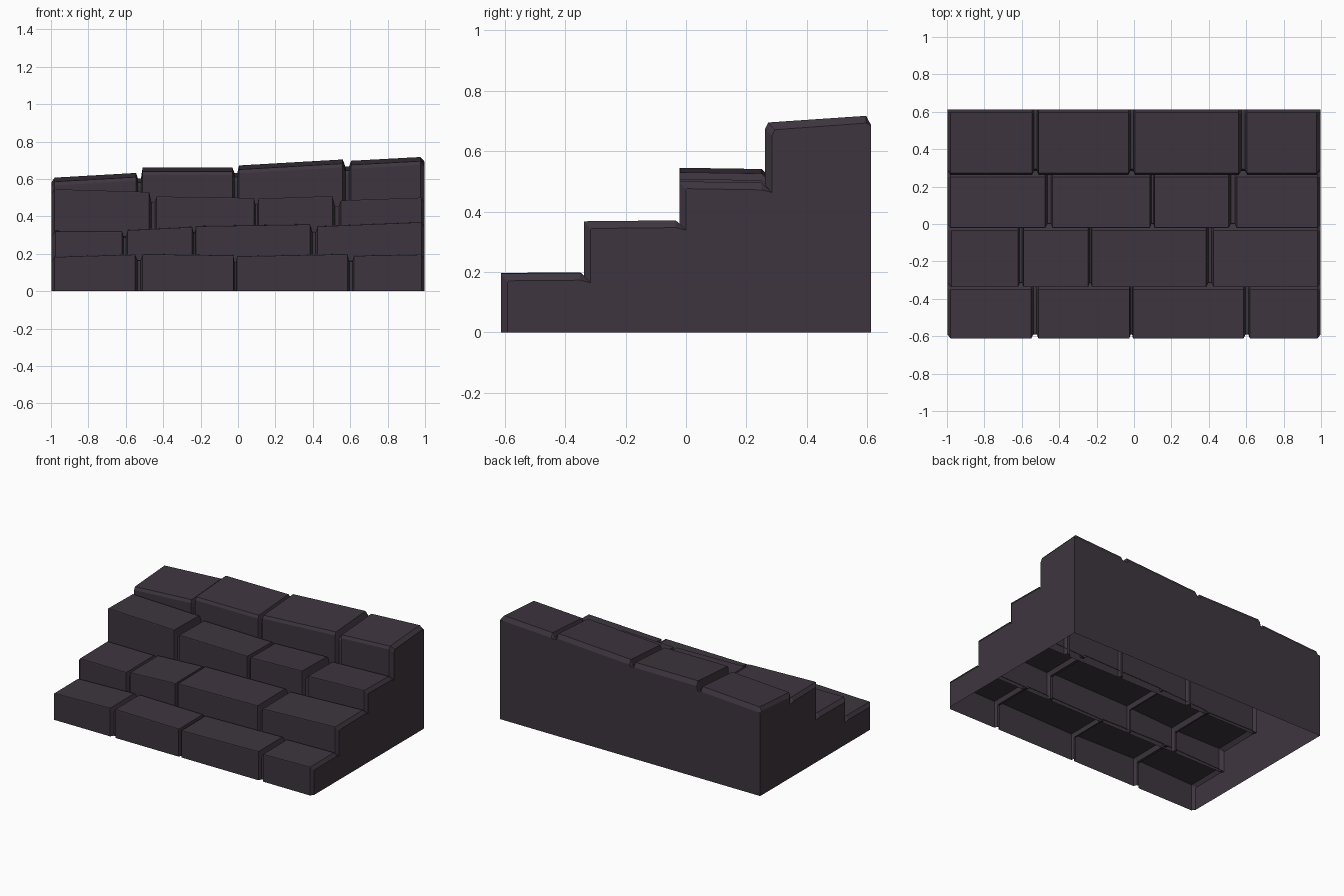
import bpy, bmesh

if "Cube" in bpy.data.objects:
    bpy.data.objects.remove(bpy.data.objects["Cube"])

stone = bpy.data.materials.new("dark_stone")
stone.diffuse_color = (0.048, 0.036, 0.05, 1)
stone.use_nodes = True
stone.node_tree.nodes["Principled BSDF"].inputs["Base Color"].default_value = stone.diffuse_color

G = 0.022      # how far the joints sink into the front faces
D = 0.03       # how far the joints sink below the treads
BACK = 0.612   # y of the rear wall

# front y, back y, riser foot z, tread rise to the back, front bevel,
# blocks as (x left, x right, front z left, front z right)
rows = [
    (-0.613, -0.338 + G, 0.0, 0.002, 0.004,
     [(-0.98, -0.55, 0.182, 0.195), (-0.51, -0.025, 0.197, 0.19),
      (-0.005, 0.585, 0.185, 0.197), (0.62, 0.98, 0.188, 0.195)]),
    (-0.338, -0.022 + G, 0.155, 0.003, 0.004,
     [(-0.975, -0.62, 0.32, 0.318), (-0.59, -0.245, 0.325, 0.342),
      (-0.225, 0.385, 0.346, 0.356), (0.425, 0.98, 0.345, 0.368)]),
    (-0.022, 0.262 + G, 0.29, -0.004, 0.004,
     [(-0.98, -0.475, 0.545, 0.53), (-0.435, 0.085, 0.506, 0.498),
      (0.11, 0.505, 0.495, 0.508), (0.55, 0.98, 0.485, 0.5)]),
    (0.262, BACK, 0.45, 0.022, 0.02,
     [(-0.98, -0.545, 0.585, 0.61), (-0.51, -0.03, 0.64, 0.64),
      (0.005, 0.56, 0.65, 0.682), (0.605, 0.975, 0.675, 0.695)]),
]


def section(x, row, z, sink, drop):
    """Outline of a row across y, from riser foot over the tread to its back."""
    yf, yb, foot, rise, bev, _ = row
    last = yb == BACK
    y0 = yf + sink
    lip = 0.016 if last else 0.034
    z -= drop
    fall = D - drop * 0.9
    pts = [(y0, foot), (y0, z - bev), (y0 + bev * 0.5, z),
           (yb - lip, z + rise), (yb, z + rise - fall)]
    if last:
        pts.append((yb, 0))
    return [(x, y, zz) for y, zz in pts]


def build_row(name, row):
    yf, yb, foot, rise, bev, blocks = row
    stations = []
    # end chamfer, then block faces separated by sunken joints
    stations.append(section(-0.997, row, blocks[0][2], G, 0.024))
    for i, (xl, xr, zl, zr) in enumerate(blocks):
        stations.append(section(xl, row, zl, 0, 0))
        stations.append(section(xr, row, zr, 0, 0))
        if i < len(blocks) - 1:
            nx, nz = blocks[i + 1][0], blocks[i + 1][2]
            gap, low = nx - xr, min(zr, nz)
            for t in (0.3, 0.75):
                stations.append(section(xr + gap * t, row, low, G, D))
    stations.append(section(0.997, row, blocks[-1][3], G, 0.024))

    bm = bmesh.new()
    rings = [[bm.verts.new(p) for p in s] for s in stations]
    for a, b in zip(rings, rings[1:]):
        for j in range(len(a) - 1):
            bm.faces.new((a[j], b[j], b[j + 1], a[j + 1]))
    # end walls reaching down to the ground; the underside stays open
    for ring, flip in ((rings[0], True), (rings[-1], False)):
        x = ring[0].co.x
        loop = list(ring)
        if yb != BACK:
            loop.append(bm.verts.new((x, yb, 0)))
        if foot > 0:
            loop.append(bm.verts.new((x, yf + G, 0)))
        bm.faces.new(loop if flip else loop[::-1])
    bmesh.ops.recalc_face_normals(bm, faces=bm.faces)
    # keep the open shell facing outwards: the riser looks to -y
    bm.faces.ensure_lookup_table()
    bm.normal_update()
    if bm.faces[0].normal.y > 0:
        bmesh.ops.reverse_faces(bm, faces=bm.faces)
    me = bpy.data.meshes.new(name)
    bm.to_mesh(me)
    bm.free()
    me.materials.append(stone)
    bpy.context.collection.objects.link(bpy.data.objects.new(name, me))


# the four courses of stone blocks; the top one carries the rear wall
for n, r in enumerate(rows):
    build_row(f"stone_step_{n + 1}", r)
